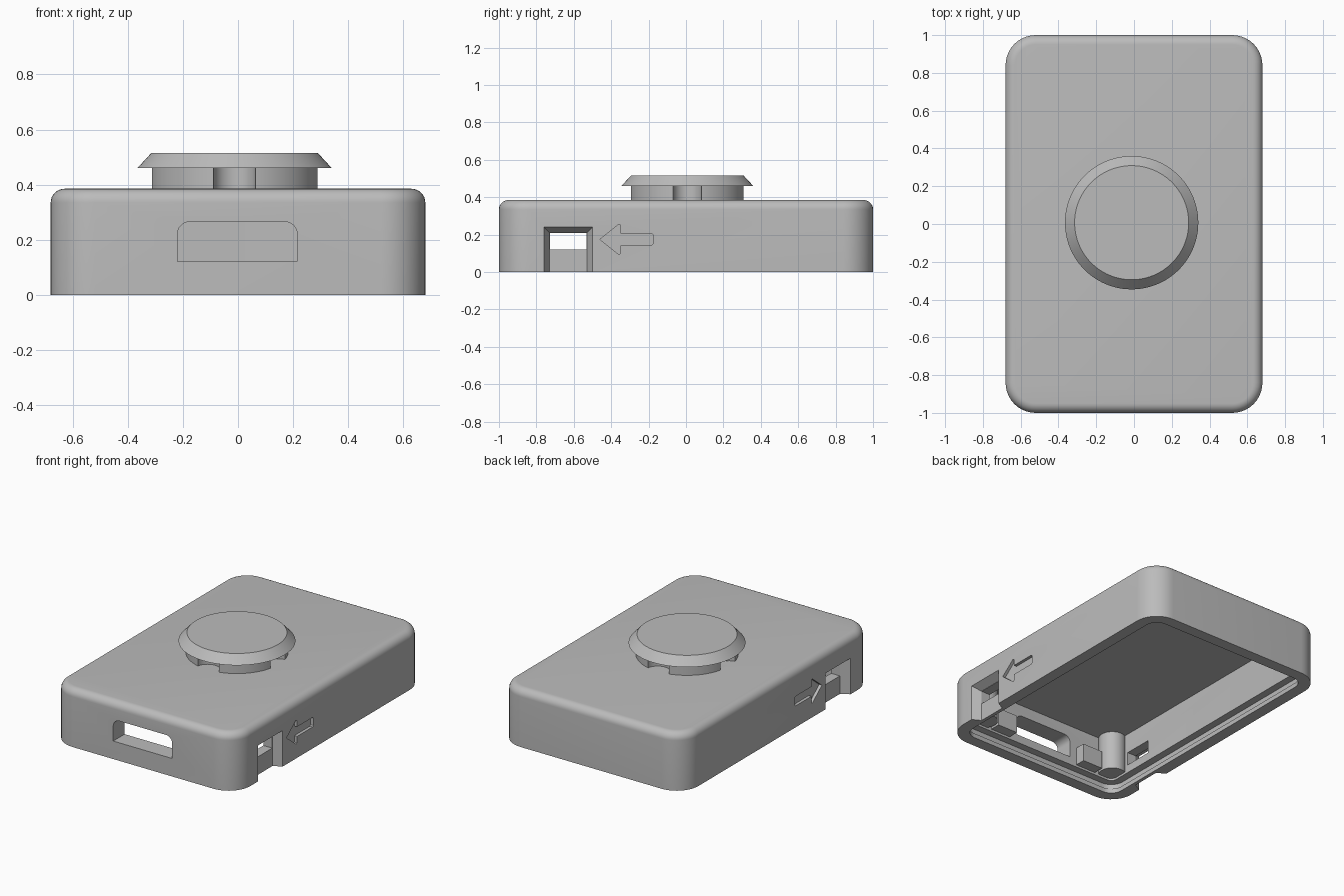
import bpy, bmesh, math

if "Cube" in bpy.data.objects:
    bpy.data.objects.remove(bpy.data.objects["Cube"])

grey = bpy.data.materials.new("plain grey")
grey.diffuse_color = (0.5, 0.5, 0.5, 1)
grey.use_nodes = True
grey.node_tree.nodes["Principled BSDF"].inputs["Base Color"].default_value = grey.diffuse_color


def loft(name, loops):
    """Closed solid through a series of equal-length loops, capped at both ends."""
    bm = bmesh.new()
    rings = [[bm.verts.new(p) for p in loop] for loop in loops]
    n = len(rings[0])
    for a, b in zip(rings, rings[1:]):
        for i in range(n):
            j = (i + 1) % n
            bm.faces.new((a[i], a[j], b[j], b[i]))
    bm.faces.new(rings[0])
    bm.faces.new(rings[-1])
    bmesh.ops.recalc_face_normals(bm, faces=bm.faces)
    me = bpy.data.meshes.new(name)
    bm.to_mesh(me)
    bm.free()
    me.materials.append(grey)
    ob = bpy.data.objects.new(name, me)
    bpy.context.collection.objects.link(ob)
    return ob


def circle(cx, cy, r, z, n=64):
    return [(cx + r * math.cos(2 * math.pi * i / n),
             cy + r * math.sin(2 * math.pi * i / n), z) for i in range(n)]


def rounded_rect(inset, z, seg=10):
    r = max(0.16 - inset, 0.03)
    hx, hy = 0.68 - inset - r, 1.0 - inset - r
    pts = []
    for k, (sx, sy) in enumerate([(1, 1), (-1, 1), (-1, -1), (1, -1)]):
        for i in range(seg + 1):
            a = math.pi / 2 * (k + i / seg)
            pts.append((sx * hx + r * math.cos(a), sy * hy + r * math.sin(a), z))
    return pts


def box(name, x0, x1, y0, y1, z0, z1):
    return loft(name, [[(x0, y0, z), (x1, y0, z), (x1, y1, z), (x0, y1, z)] for z in (z0, z1)])


def combine(target, others, operation):
    """Apply booleans and remove the helper objects."""
    for o in others:
        o.hide_render = True
        m = target.modifiers.new("bool", 'BOOLEAN')
        m.operation, m.solver, m.object = operation, 'EXACT', o
    deps = bpy.context.evaluated_depsgraph_get()
    me = bpy.data.meshes.new_from_object(target.evaluated_get(deps))
    target.modifiers.clear()
    target.data = me
    for o in others:
        bpy.data.objects.remove(o)


def smooth(ob):
    bpy.ops.object.select_all(action='DESELECT')
    ob.select_set(True)
    bpy.context.view_layer.objects.active = ob
    bpy.ops.object.shade_smooth_by_angle(angle=math.radians(30))


# Case shell: ceiling, inner wall, ledge and stepped lip, outer wall, rounded top edge
section = [(0.12, 0.34), (0.12, 0.065), (0.07, 0.065), (0.07, 0.03), (0.078, 0.03), (0.078, 0.0), (0.0, 0.0)]
fillet = 0.05
for i in range(9):
    a = math.pi / 2 * i / 8
    section.append((fillet * (1 - math.cos(a)), 0.385 - fillet + fillet * math.sin(a)))
case = loft("case", [rounded_rect(i, z) for i, z in section])

# Front port opening with rounded upper corners
port = [(-0.22, 0.12), (0.215, 0.12)]
for cx, start in ((0.17, 0), (-0.175, 90)):
    for i in range(7):
        a = math.radians(start + 15 * i)
        port.append((cx + 0.045 * math.cos(a), 0.22 + 0.045 * math.sin(a)))
cutters = [loft("port_cutter", [[(x, y, z) for x, z in port] for y in (-1.1, -0.8)])]

# Side recesses, windows and engraved arrows on both sides
arrow = [(-0.46, 0.175), (-0.36, 0.255), (-0.35, 0.25), (-0.35, 0.207), (-0.185, 0.207), (-0.177, 0.2),
         (-0.177, 0.15), (-0.185, 0.143), (-0.35, 0.143), (-0.35, 0.1), (-0.36, 0.095)]
for s in (-1, 1):
    recess = [[(s * x, y0, -0.1), (s * x, y1, -0.1), (s * x, y1, z), (s * x, y0, z)]
              for x, y0, y1, z in ((0.70, -0.771, -0.489, 0.251), (0.625, -0.73, -0.53, 0.21))]
    cutters.append(loft("recess_cutter", recess))
    x0, x1 = sorted((s * 0.5, s * 0.66))
    cutters.append(box("window_cutter", x0, x1, -0.728, -0.532, 0.12, 0.208))
    cutters.append(loft("arrow_cutter", [[(s * x, y, z) for y, z in arrow] for x in (0.66, 0.72)]))
combine(case, cutters, 'DIFFERENCE')
smooth(case)

# Inner corner posts and blocks beside the port
for s, side in ((-1, "left"), (1, "right")):
    post = loft(side + "_corner_post", [circle(s * 0.52, -0.83, 0.085, z, 32) for z in (0.08, 0.345)])
    smooth(post)
    x0, x1 = sorted((s * 0.27, s * 0.42))
    box(side + "_port_block", x0, x1, -0.90, -0.81, 0.08, 0.20)

# Round stem with four scooped notches
bx, by = -0.0125, 0.007
stem = loft("stem", [circle(bx, by, 0.31, z, 96) for z in (0.375, 0.465)])
scoops = []
for k in range(4):
    a = k * math.pi / 2
    scoops.append(loft("scoop_cutter", [circle(bx + 0.31 * math.cos(a), by + 0.31 * math.sin(a), 0.0775, z, 32)
                                        for z in (0.385, 0.6)]))
combine(stem, scoops, 'DIFFERENCE')
smooth(stem)

# Bevelled cap on the stem
cap = loft("cap", [circle(bx, by, r, z, 96) for r, z in ((0.353, 0.46), (0.302, 0.515))])
smooth(cap)
